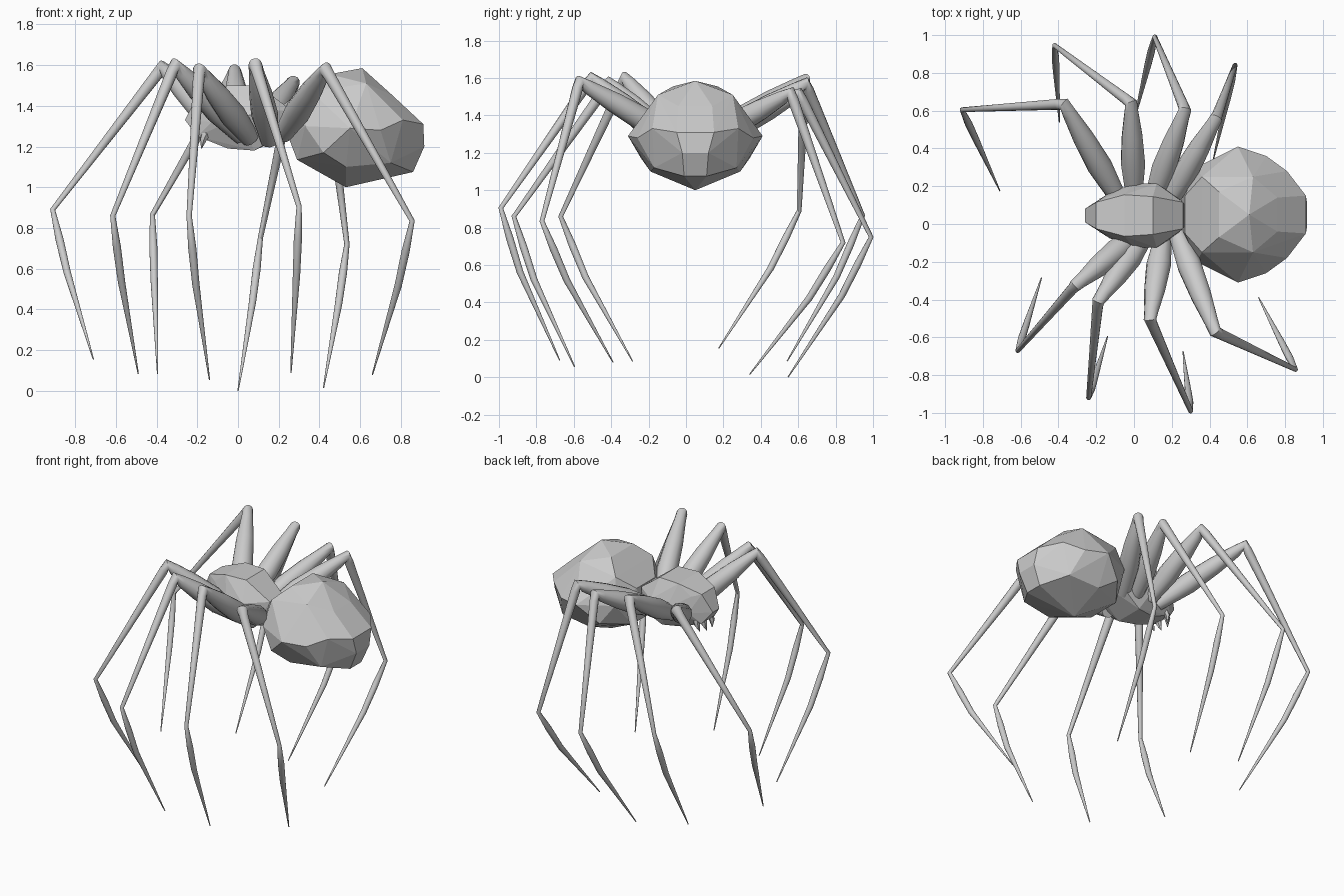
import bpy, bmesh, math
from mathutils import Vector

if "Cube" in bpy.data.objects:
    bpy.data.objects.remove(bpy.data.objects["Cube"])

grey = bpy.data.materials.new("light grey")
grey.diffuse_color = (0.6, 0.6, 0.6, 1)
grey.use_nodes = True
grey.node_tree.nodes["Principled BSDF"].inputs["Base Color"].default_value = grey.diffuse_color


def finish(name, bm):
    bmesh.ops.recalc_face_normals(bm, faces=bm.faces[:])
    mesh = bpy.data.meshes.new(name)
    bm.to_mesh(mesh)
    bm.free()
    mesh.materials.append(grey)
    ob = bpy.data.objects.new(name, mesh)
    bpy.context.collection.objects.link(ob)
    return ob


def faceted_body(name, half, mid_y):
    """Convex faceted shell from points (x, offset from mid_y, z), mirrored."""
    bm = bmesh.new()
    for x, dy, z in half:
        for s in ((1, -1) if dy else (1,)):
            bm.verts.new((x, mid_y + s * dy, z))
    res = bmesh.ops.convex_hull(bm, input=bm.verts[:])
    loose = [v for v in bm.verts if not v.link_faces]
    bmesh.ops.delete(bm, geom=loose, context='VERTS')
    return finish(name, bm)


def tube(name, pts, radii, sides=12):
    """Tapering tube through the points, smooth shaded."""
    bm = bmesh.new()
    rings = []
    ref = (pts[-1] - pts[0]).cross(pts[len(pts) // 2] - pts[0]).normalized()
    for i, (p, r) in enumerate(zip(pts, radii)):
        a = (p - pts[i - 1]).normalized() if i else Vector()
        b = (pts[i + 1] - p).normalized() if i < len(pts) - 1 else Vector()
        t = (a + b).normalized()
        u = (ref - t * ref.dot(t)).normalized()
        w = t.cross(u)
        rings.append([bm.verts.new(p + r * (math.cos(k * math.tau / sides) * u
                                            + math.sin(k * math.tau / sides) * w))
                      for k in range(sides)])
    for r0, r1 in zip(rings, rings[1:]):
        for k in range(sides):
            j = (k + 1) % sides
            bm.faces.new((r0[k], r0[j], r1[j], r1[k]))
    bm.faces.new(rings[0])
    bm.faces.new(rings[-1])
    ob = finish(name, bm)
    bpy.ops.object.select_all(action='DESELECT')
    ob.select_set(True)
    bpy.context.view_layer.objects.active = ob
    bpy.ops.object.shade_smooth_by_angle(angle=math.radians(50))
    return ob


# Abdomen
faceted_body("abdomen", [
    (.61, 0, 1.585), (.45, .12, 1.555), (.63, .2, 1.51), (.36, .2, 1.47),
    (.55, .36, 1.29), (.76, .09, 1.45), (.81, .23, 1.33), (.91, .1, 1.31),
    (.915, .07, 1.2), (.86, .06, 1.075), (.75, .22, 1.12), (.53, 0, 1.0),
    (.53, .24, 1.1), (.33, .25, 1.3), (.29, .12, 1.135), (.25, .08, 1.24),
    (.27, .1, 1.38), (.7, .31, 1.28), (.42, .29, 1.17)], .05)

# Head and thorax
faceted_body("thorax", [
    (-.26, .035, 1.33), (-.2, .07, 1.45), (-.2, .07, 1.25), (-.14, .1, 1.43),
    (-.05, .11, 1.5), (0, .17, 1.34), (.1, .1, 1.5), (.12, .17, 1.37),
    (.26, .07, 1.38), (.27, .05, 1.27), (.08, .1, 1.18), (-.05, .07, 1.19),
    (.2, .12, 1.25), (-.13, .12, 1.32)], .045)

# Fangs under the head
for side in (-1, 1):
    for n, (x, dy) in enumerate(((-.2, .03), (-.17, .065))):
        y = .045 + side * dy
        tube(f"fang_{n}_{side}", [Vector((x + .02, y, 1.28)),
                                  Vector((x, y + side * .012, 1.235)),
                                  Vector((x - .01, y, 1.19))],
             (.025, .018, .002), 6)

# Legs: hip, knee, ankle, tip
LEGS = {
    "back_leg_1": ((-.08, .13, 1.28), (-.37, .635, 1.59), (-.91, .605, .89), (-.71, .175, .155)),
    "back_leg_2": ((0, .15, 1.28), (-.015, .64, 1.57), (-.42, .945, .865), (-.395, .54, .085)),
    "back_leg_3": ((.1, .13, 1.27), (.27, .605, 1.515), (.11, .99, .75), (0, .545, 0)),
    "back_leg_4": ((.18, .11, 1.27), (.435, .56, 1.52), (.535, .84, .72), (.42, .34, .015)),
    "front_leg_1": ((.02, -.05, 1.25), (-.31, -.325, 1.6), (-.615, -.67, .86), (-.49, -.285, .085)),
    "front_leg_2": ((.06, -.06, 1.24), (-.19, -.41, 1.575), (-.24, -.92, .86), (-.14, -.595, .055)),
    "front_leg_3": ((.155, -.06, 1.23), (.085, -.505, 1.6), (.3, -.99, .905), (.26, -.675, .09)),
    "front_leg_4": ((.22, -.03, 1.26), (.43, -.57, 1.58), (.855, -.77, .835), (.66, -.39, .08)),
}
for name, joints in LEGS.items():
    hip, knee, ankle, tip = map(Vector, joints)
    out = ankle - tip
    out.z = 0
    out = out.normalized() * .03
    path = [hip, hip.lerp(knee, .35), hip.lerp(knee, .65), hip.lerp(knee, .9),
            knee, knee.lerp(ankle, .05), knee.lerp(ankle, .5), ankle,
            ankle.lerp(tip, .2) + out * .5, ankle.lerp(tip, .42) + out, tip]
    tube(name, path, (.045, .066, .056, .038, .034, .029, .021, .013, .02, .018, .003))
